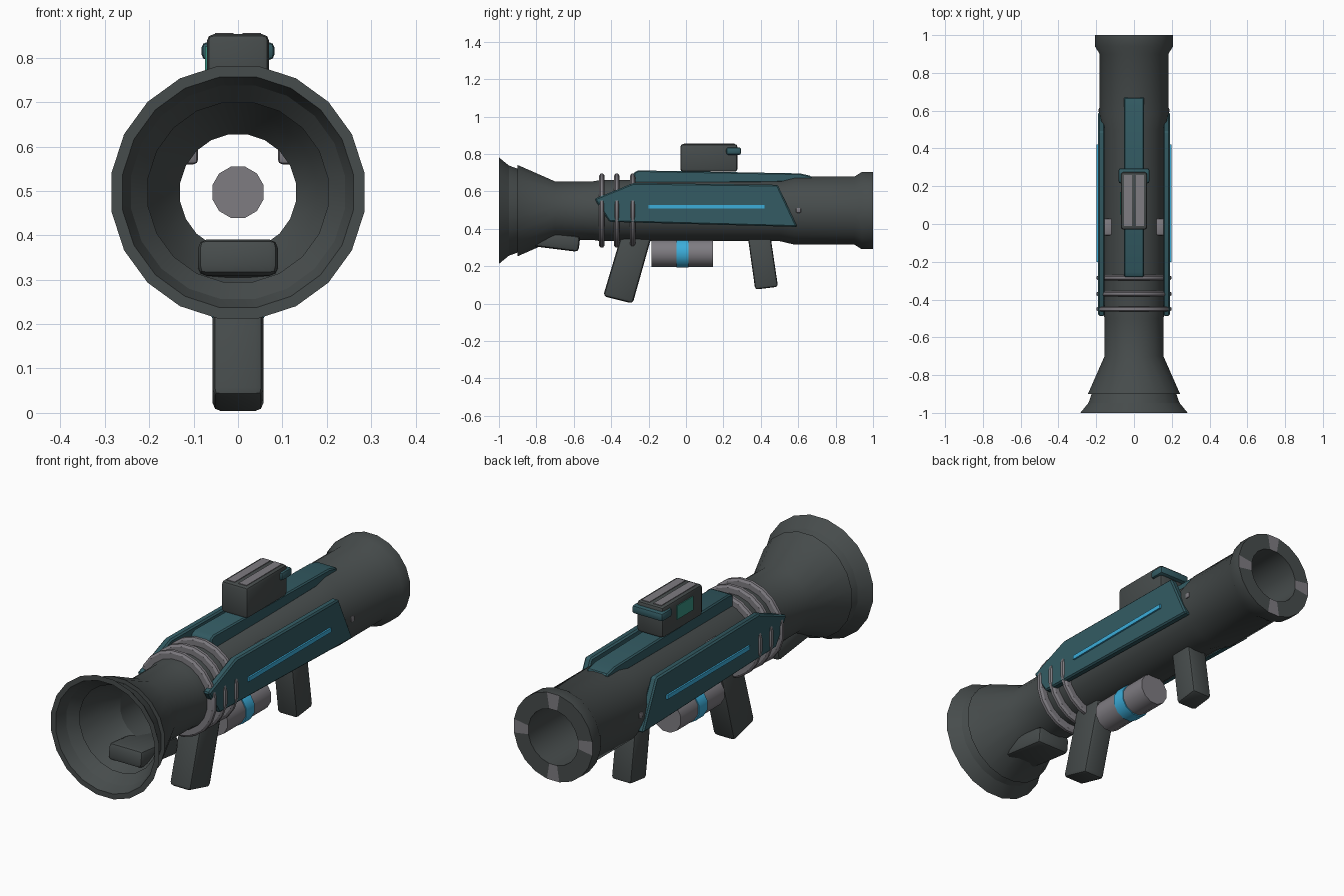
import bpy, bmesh, math
from mathutils import Vector

cube = bpy.data.objects.get("Cube")
if cube:
    bpy.data.objects.remove(cube, do_unlink=True)

AXIS_Z = 0.497


def material(name, rgb):
    m = bpy.data.materials.new(name)
    m.use_nodes = True
    m.diffuse_color = (*rgb, 1)
    bsdf = next(n for n in m.node_tree.nodes if n.type == 'BSDF_PRINCIPLED')
    bsdf.inputs["Base Color"].default_value = (*rgb, 1)
    return m


DARK = material("dark grey", (0.062, 0.072, 0.072))
GREY = material("mid grey", (0.21, 0.2, 0.22))
TEAL = material("deep teal", (0.033, 0.105, 0.125))
BLUE = material("bright blue", (0.045, 0.42, 0.7))
SCREEN = material("screen green", (0.04, 0.28, 0.22))


def finish(name, bm, mats, bevel=0.0, segments=2):
    bmesh.ops.recalc_face_normals(bm, faces=bm.faces)
    mesh = bpy.data.meshes.new(name)
    bm.to_mesh(mesh)
    bm.free()
    ob = bpy.data.objects.new(name, mesh)
    bpy.context.collection.objects.link(ob)
    for m in mats:
        mesh.materials.append(m)
    bpy.ops.object.select_all(action='DESELECT')
    ob.select_set(True)
    bpy.context.view_layer.objects.active = ob
    if bevel:
        mod = ob.modifiers.new("Bevel", 'BEVEL')
        mod.width, mod.segments = bevel, segments
        bpy.ops.object.modifier_apply(modifier=mod.name)
    bpy.ops.object.shade_smooth_by_angle(angle=math.radians(32))
    return ob


def prism(name, outline, x0, x1, mat, bevel=0.0, segments=2):
    """Side outline of (y, z) points, extruded from x0 to x1."""
    bm = bmesh.new()
    face = bm.faces.new([bm.verts.new((x0, y, z)) for y, z in outline])
    new = bmesh.ops.extrude_face_region(bm, geom=[face])["geom"]
    verts = [v for v in new if isinstance(v, bmesh.types.BMVert)]
    bmesh.ops.translate(bm, verts=verts, vec=Vector((x1 - x0, 0, 0)))
    return finish(name, bm, [mat], bevel, segments)


def box(name, x0, x1, y0, y1, z0, z1, mat, bevel=0.0, segments=2):
    return prism(name, [(y0, z0), (y1, z0), (y1, z1), (y0, z1)], x0, x1, mat, bevel, segments)


def lathe(name, profile, z, sides, mats, closed=False, marked=None):
    """Turn (y, radius) points about an axis along y; one marked band gets colour 1 in quarters."""
    bm = bmesh.new()
    rings = []
    for y, r in profile:
        ring = []
        for k in range(sides):
            a = 2 * math.pi * (k + 0.5) / sides
            ring.append(bm.verts.new((r * math.cos(a), y, z + r * math.sin(a))))
        rings.append(ring)
    count = len(rings) if closed else len(rings) - 1
    for i in range(count):
        a, b = rings[i], rings[(i + 1) % len(rings)]
        for k in range(sides):
            n = (k + 1) % sides
            f = bm.faces.new((a[k], a[n], b[n], b[k]))
            if i == marked and n % (sides // 4) == 0:
                f.material_index = 1
    if not closed:
        bm.faces.new(rings[0])
        bm.faces.new(rings[-1])
    return finish(name, bm, mats)


# Hollow launch tube with flared bell and marked rear rim
outer = [(-1, .288), (-.9, .205), (-.9, .247), (-.7, .158), (-.5, .158), (-.46, .165),
         (.5, .165), (.58, .184), (.9, .184), (.94, .209), (1, .209)]
inner = [(1, .132), (-.7, .132), (-.77, .18), (-1, .263)]
lathe("launch_tube", outer + inner, AXIS_Z, 20, [DARK, GREY], True, len(outer) - 1)

# Round core inside the tube
lathe("inner_core", [(-.3, .06), (.3, .06)], AXIS_Z, 12, [GREY])

# Three raised clamp rings
for i, y in enumerate((-.45, -.37, -.285)):
    section = [(y - .014, .155), (y - .014, .19), (y - .007, .2),
               (y + .007, .2), (y + .014, .19), (y + .014, .155)]
    lathe(f"clamp_ring_{i + 1}", section, AXIS_Z, 20, [GREY], True)

# Side armour panels with light strips and studs
panel = [(-.49, .56), (-.28, .645), (.49, .635), (.595, .41), (-.41, .437)]
for side, s in (("left", 1), ("right", -1)):
    prism(f"{side}_panel", panel, s * .155, s * .19, TEAL, .007, 1)
    box(f"{side}_light_strip", s * .18, s * .198, -.2, .42, .508, .528, BLUE)
    box(f"{side}_panel_mount", s * .09, s * .17, -.06, .03, .56, .61, GREY, .01)
    box(f"{side}_stud", s * .15, s * .187, .588, .615, .485, .512, GREY, .006)

# Top rail
rail = [(-.28, .64), (-.28, .7), (-.255, .712), (.61, .696), (.67, .682), (.67, .65)]
prism("top_rail", rail, -.054, .054, TEAL, .006, 1)

# Sight with top plates, side screen and rear clip
box("sight_body", -.07, .07, -.03, .275, .705, .853, DARK, .015)
for side, s in (("left", 1), ("right", -1)):
    box(f"{side}_sight_plate", s * .01, s * .052, -.01, .26, .849, .856, GREY)
box("sight_screen", -.074, -.066, .05, .17, .76, .825, SCREEN)
box("sight_clip", -.082, .082, .215, .295, .795, .835, TEAL, .012)

# Grips and shoulder pad
prism("front_grip", [(-.345, .37), (-.185, .355), (-.285, .0), (-.443, .04)],
      -.057, .057, DARK, .018)
prism("rear_grip", [(.33, .36), (.452, .36), (.492, .09), (.37, .075)],
      -.053, .053, DARK, .014)
prism("shoulder_pad", [(-.86, .312), (-.575, .276), (-.565, .36), (-.85, .393)],
      -.09, .09, DARK, .02)

# Canister slung underneath with a glowing band
lathe("canister", [(-.185, .076), (.145, .076)], .27, 12, [GREY])
lathe("canister_band", [(-.05, .081), (.013, .081)], .27, 12, [BLUE])
